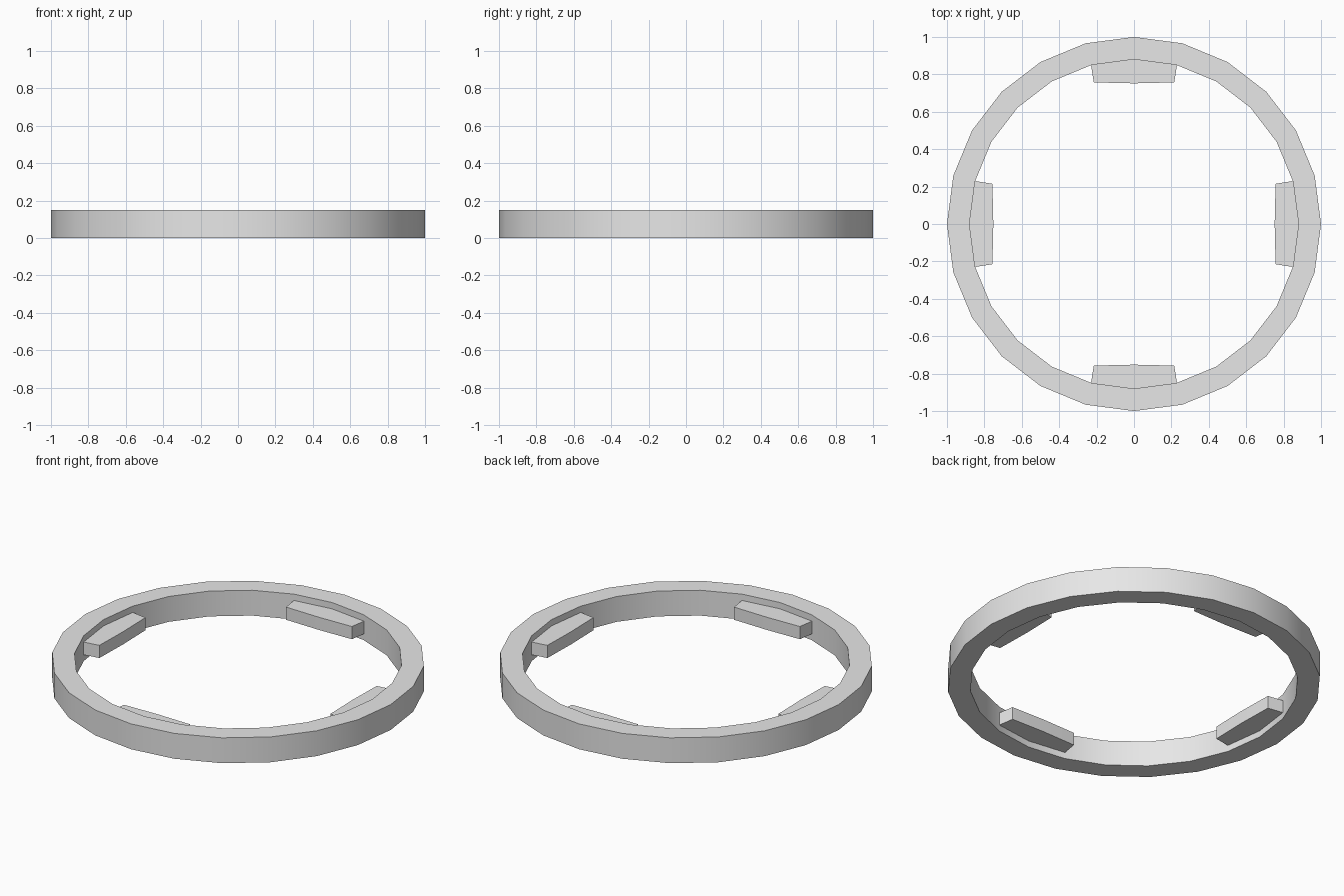
import bpy
import bmesh
from math import sin, cos, pi, radians
from mathutils import Matrix

SIDES = 24
HEIGHT = 0.15
OUTER, INNER = 1.0, 0.88

if "Cube" in bpy.data.objects:
    bpy.data.objects.remove(bpy.data.objects["Cube"])

grey = bpy.data.materials.new("plain_grey")
grey.use_nodes = True
grey.diffuse_color = (0.8, 0.8, 0.8, 1)
grey.node_tree.nodes["Principled BSDF"].inputs["Base Color"].default_value = (0.8, 0.8, 0.8, 1)


def finish(name, bm):
    bmesh.ops.recalc_face_normals(bm, faces=bm.faces[:])
    mesh = bpy.data.meshes.new(name)
    bm.to_mesh(mesh)
    bm.free()
    mesh.materials.append(grey)
    obj = bpy.data.objects.new(name, mesh)
    bpy.context.collection.objects.link(obj)
    bpy.ops.object.select_all(action='DESELECT')
    obj.select_set(True)
    bpy.context.view_layer.objects.active = obj
    bpy.ops.object.shade_smooth_by_angle(angle=radians(30))
    return obj


# Ring: a rectangular section swept around the centre
bm = bmesh.new()
section = [(INNER, 0), (OUTER, 0), (OUTER, HEIGHT), (INNER, HEIGHT)]
loops = []
for i in range(SIDES):
    a = 2 * pi * i / SIDES
    loops.append([bm.verts.new((r * cos(a), r * sin(a), z)) for r, z in section])
for i in range(SIDES):
    here, there = loops[i], loops[(i + 1) % SIDES]
    for j in range(4):
        k = (j + 1) % 4
        bm.faces.new((here[j], there[j], there[k], here[k]))
finish("ring", bm)

# Tabs: four blocks on the inner wall, half the ring's height, roots sunk in the wall
step = 2 * pi / SIDES
root = [(0.9 * cos(a), 0.9 * sin(a)) for a in (-step, 0, step)]
outline = root + [(0.757, 0.215), (0.752, 0), (0.757, -0.215)]
for i, side in enumerate(("left", "back", "right", "front")):
    bm = bmesh.new()
    base = bm.faces.new([bm.verts.new((x, y, HEIGHT / 4)) for x, y in outline])
    top = bmesh.ops.extrude_face_region(bm, geom=[base], use_keep_orig=True)["geom"]
    bmesh.ops.translate(bm, vec=(0, 0, HEIGHT / 2),
                        verts=[v for v in top if isinstance(v, bmesh.types.BMVert)])
    bmesh.ops.transform(bm, matrix=Matrix.Rotation(i * pi / 2, 4, 'Z'), verts=bm.verts[:])
    finish("tab_" + side, bm)
